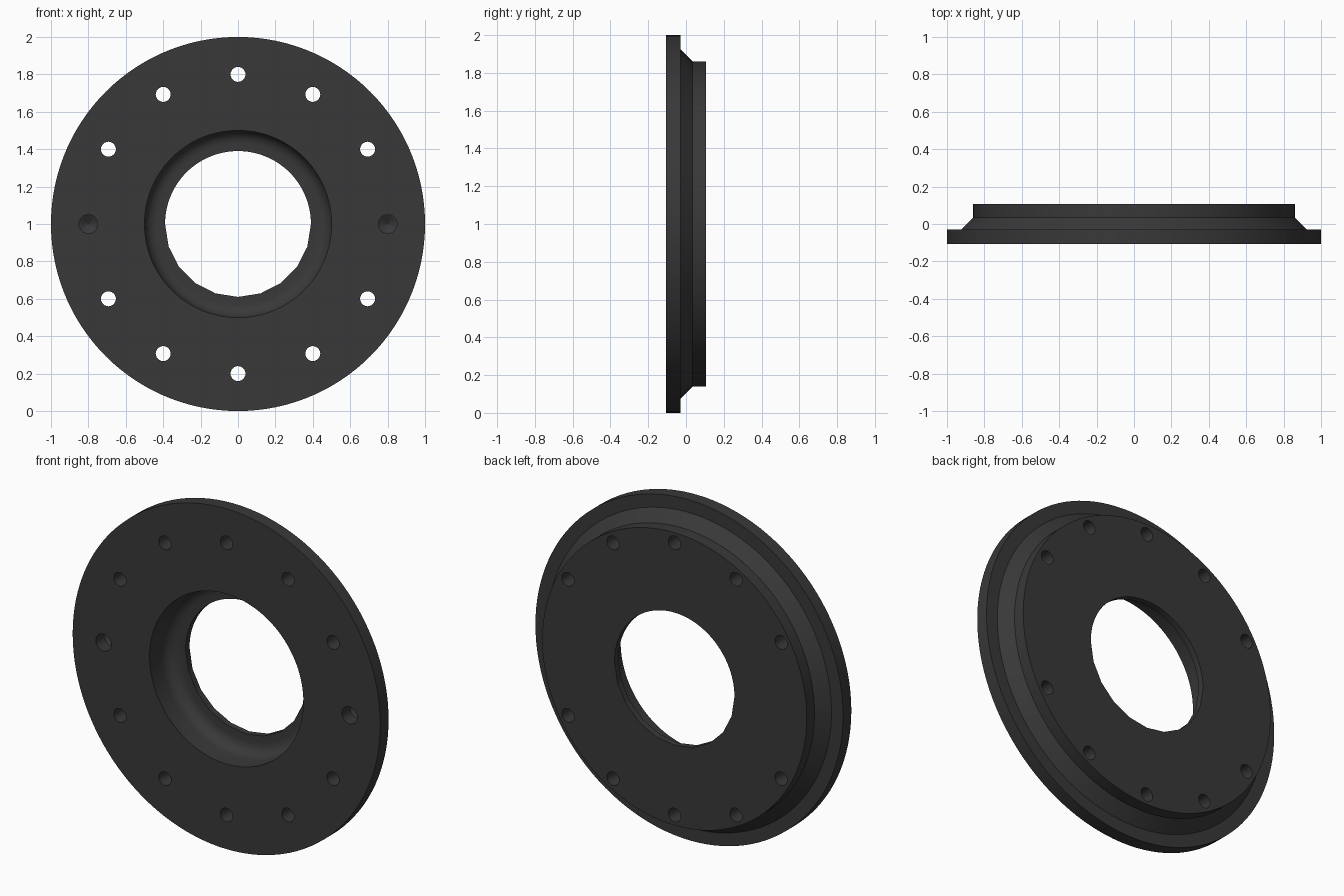
import bpy, bmesh
from math import sin, cos, pi, radians
from mathutils import Matrix, Vector

cube = bpy.data.objects.get("Cube")
if cube:
    bpy.data.objects.remove(cube, do_unlink=True)

metal = bpy.data.materials.new("dark_grey_metal")
metal.use_nodes = True
GREY = (0.04, 0.04, 0.04, 1)
metal.diffuse_color = GREY
metal.node_tree.nodes["Principled BSDF"].inputs["Base Color"].default_value = GREY

AXIS = Vector((0, 0, 1))   # centre of the flange, axis along y
SEGMENTS = 120
FRONT, BACK = -0.107, 0.107
BORE = 0.39


def make_object(name, bm):
    bmesh.ops.recalc_face_normals(bm, faces=bm.faces)
    mesh = bpy.data.meshes.new(name)
    bm.to_mesh(mesh)
    bm.free()
    mesh.materials.append(metal)
    obj = bpy.data.objects.new(name, mesh)
    bpy.context.collection.objects.link(obj)
    return obj


def facet(radius, angle):
    """The lower half of the narrow bore is coarsely faceted."""
    if radius > BORE + 0.001 or angle <= pi:
        return radius
    step = pi / 10
    return radius * cos(step / 2) / cos(angle % step - step / 2)


def lathe(bm, profile, centre, segments, close):
    """Spin (radius, y) points about an axis along y."""
    rings = []
    for i in range(segments):
        a = 2 * pi * i / segments
        ring = []
        for r, y in profile:
            rr = facet(r, a) if close else r
            ring.append(bm.verts.new(centre + Vector((rr * cos(a), y, rr * sin(a)))))
        rings.append(ring)
    n = len(profile)
    for i in range(segments):
        p, q = rings[i], rings[(i + 1) % segments]
        for j in range(n if close else n - 1):
            k = (j + 1) % n
            bm.faces.new((p[j], p[k], q[k], q[j]))
    if not close:
        bm.faces.new([r[0] for r in rings])
        bm.faces.new([r[-1] for r in rings])


# Flange body: rim, chamfered shoulder, hub, bore and rounded counterbore
fillet = [(0.43 + 0.07 * cos(t), 0.0 + 0.07 * sin(t))
          for t in (radians(15 * i) for i in range(6, -1, -1))]
profile = [(0.5, FRONT), (1.0, FRONT), (1.0, -0.03), (0.925, -0.03),
           (0.86, 0.035), (0.86, BACK), (BORE, BACK), (BORE, 0.07)] + fillet
bm = bmesh.new()
lathe(bm, profile, AXIS, SEGMENTS, True)
flange = make_object("flange", bm)

# Drills: ten through holes and two blind holes with conical bottoms
bm = bmesh.new()
for i in range(12):
    a = i * pi / 6
    centre = AXIS + Vector((0.8 * cos(a), 0, 0.8 * sin(a)))
    if i % 6 == 0:
        shape = [(0.05, FRONT - 0.05), (0.05, -0.03), (0.001, 0.0)]
    else:
        shape = [(0.04, FRONT - 0.05), (0.04, BACK + 0.05)]
    lathe(bm, shape, centre, 24, False)
drills = make_object("drill_cutter", bm)
drills.hide_render = True
drills.hide_viewport = True

cut = flange.modifiers.new("bolt_holes", 'BOOLEAN')
cut.operation = 'DIFFERENCE'
cut.solver = 'EXACT'
cut.object = drills

# Bake the holes, then smooth the curved walls
bpy.context.view_layer.update()
deps = bpy.context.evaluated_depsgraph_get()
baked = bpy.data.meshes.new_from_object(flange.evaluated_get(deps))
flange.modifiers.clear()
flange.data = baked
bpy.data.objects.remove(drills, do_unlink=True)

bpy.ops.object.select_all(action='DESELECT')
flange.select_set(True)
bpy.context.view_layer.objects.active = flange
bpy.ops.object.shade_smooth_by_angle(angle=radians(30))
